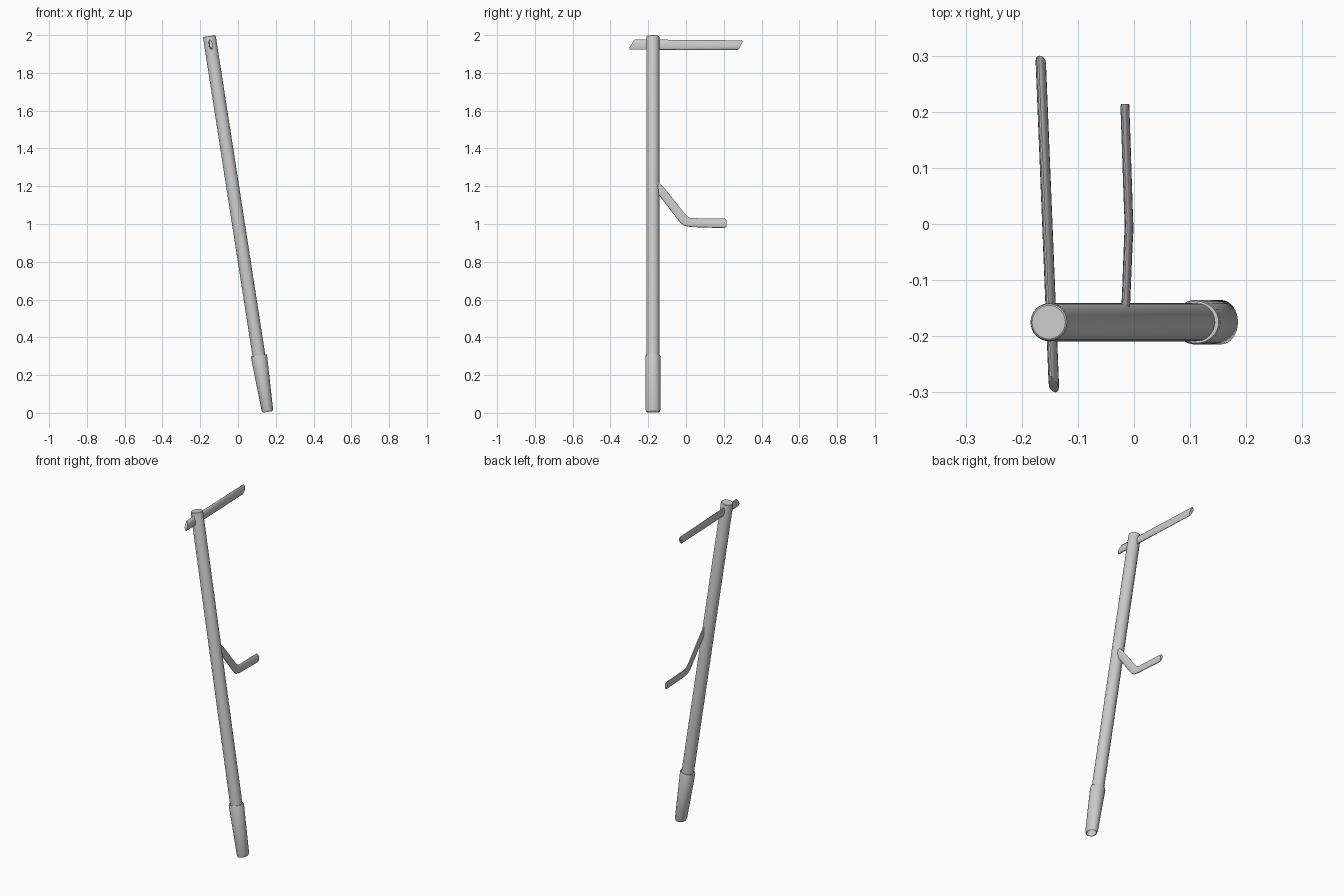
import bpy, bmesh, math
from mathutils import Vector

if "Cube" in bpy.data.objects:
    bpy.data.objects.remove(bpy.data.objects["Cube"])

BOTTOM = Vector((0.157, -0.175, 0.005))
TOP = Vector((-0.152, -0.175, 1.995))
AXIS = (TOP - BOTTOM).normalized()
SIDE = Vector((AXIS.z, 0, -AXIS.x))
DEPTH = Vector((0, 1, 0))
LENGTH = (TOP - BOTTOM).length


def loft(name, rings, seg):
    """Skin a list of elliptical rings (centre, half axis a, half axis b) and cap both ends."""
    bm = bmesh.new()
    loops = []
    for c, a, b in rings:
        angles = [2 * math.pi * i / seg for i in range(seg)]
        loops.append([bm.verts.new(c + a * math.cos(t) + b * math.sin(t)) for t in angles])
    for lo, hi in zip(loops, loops[1:]):
        for i in range(seg):
            j = (i + 1) % seg
            bm.faces.new((lo[i], lo[j], hi[j], hi[i]))
    bm.faces.new(loops[0])
    bm.faces.new(loops[-1])
    bmesh.ops.recalc_face_normals(bm, faces=bm.faces)
    mesh = bpy.data.meshes.new(name)
    bm.to_mesh(mesh)
    bm.free()
    obj = bpy.data.objects.new(name, mesh)
    bpy.context.collection.objects.link(obj)
    bpy.ops.object.select_all(action='DESELECT')
    obj.select_set(True)
    bpy.context.view_layer.objects.active = obj
    bpy.ops.object.shade_smooth_by_angle(angle=math.radians(35))
    return obj


def turned(name, profile, seg=32):
    """Part along the leaning axis from (distance, side radius, depth radius)."""
    return loft(name, [(BOTTOM + AXIS * s, SIDE * rx, DEPTH * ry) for s, rx, ry in profile], seg)


def bar(name, sections, thick, seg=16):
    """Flat oval bar from (x, (y, z) of upper edge, (y, z) of lower edge)."""
    rings = []
    for x, up, low in sections:
        lean = -0.155 * (up[1] - low[1]) / 2
        u, l = Vector((x + lean, *up)), Vector((x - lean, *low))
        rings.append(((u + l) / 2, Vector((thick, 0, 0)), (u - l) / 2))
    return loft(name, rings, seg)


# Long leaning pole
turned("pole", [(0.2, 0.034, 0.034), (LENGTH - 0.008, 0.034, 0.034),
                (LENGTH - 0.002, 0.0325, 0.0325), (LENGTH, 0.030, 0.030)])

# Tapered foot sleeve with a hollow bottom
turned("foot_sleeve", [(0.10, 0.029, 0.032), (0.0, 0.024, 0.032),
                       (0.0, 0.027, 0.035), (0.012, 0.0305, 0.0395),
                       (0.296, 0.043, 0.040), (0.303, 0.041, 0.0375),
                       (0.303, 0.030, 0.030)])

# Crossbar through the top, with slanted ends
bar("top_crossbar", [(-0.143, (-0.278, 1.970), (-0.300, 1.932)),
                     (-0.143, (-0.271, 1.977), (-0.297, 1.923)),
                     (-0.166, (0.296, 1.972), (0.274, 1.921)),
                     (-0.166, (0.300, 1.964), (0.281, 1.927))], 0.0085)

# Bent hook halfway up
bar("hook", [(-0.015, (-0.155, 1.230), (-0.165, 1.185)),
             (-0.014, (-0.112, 1.188), (-0.147, 1.158)),
             (-0.010, (-0.012, 1.062), (-0.046, 1.026)),
             (-0.009, (0.003, 1.045), (-0.027, 1.004)),
             (-0.009, (0.014, 1.035), (-0.008, 0.990)),
             (-0.010, (0.030, 1.031), (0.022, 0.984)),
             (-0.016, (0.205, 1.028), (0.203, 0.978)),
             (-0.016, (0.214, 1.020), (0.214, 0.986))], 0.007)
